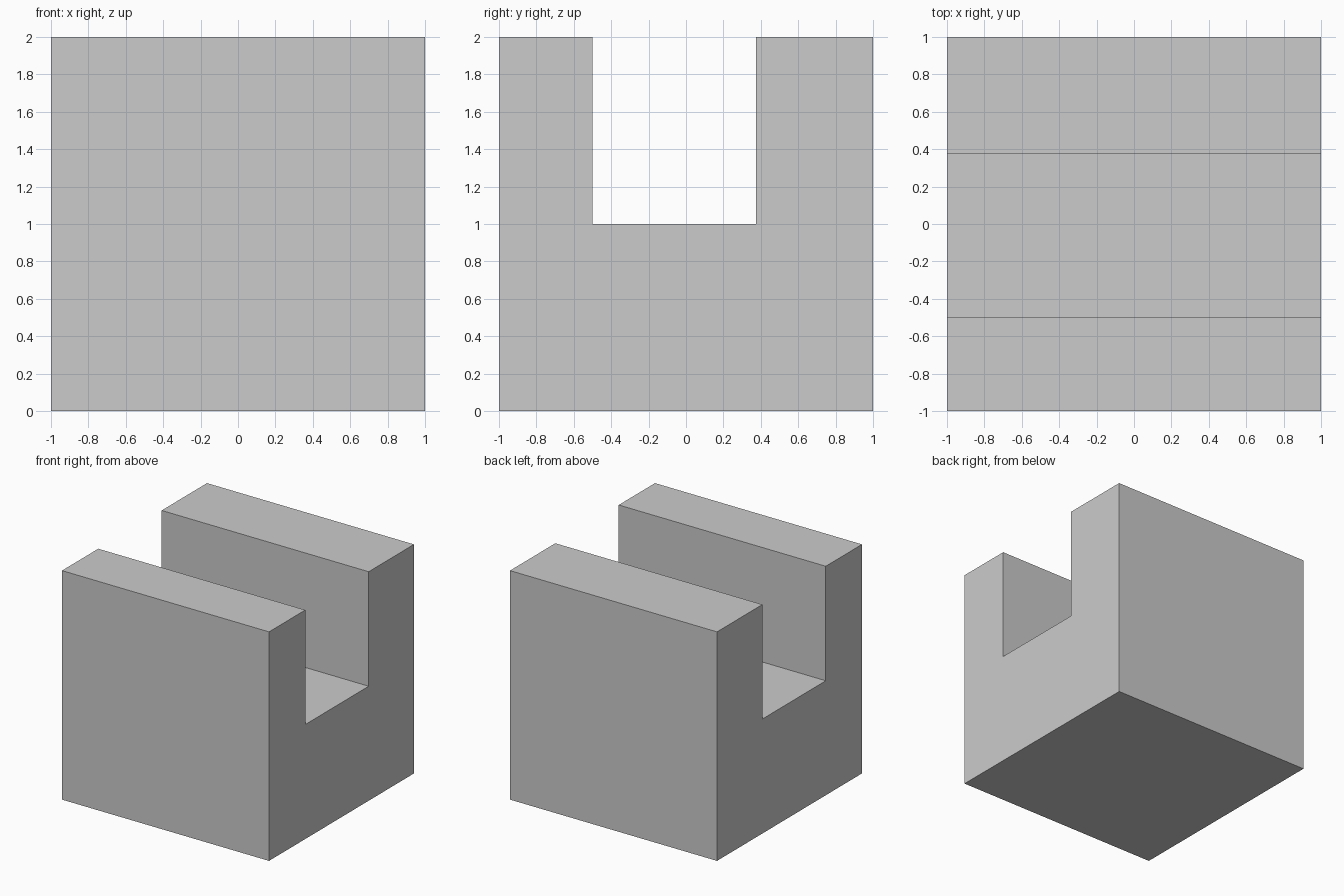
import bpy, bmesh

if "Cube" in bpy.data.objects:
    bpy.data.objects.remove(bpy.data.objects["Cube"])

# Slotted block: U-shaped side profile (y, z) extruded along x
profile = [(-1, 0), (1, 0), (1, 2), (0.375, 2),
           (0.375, 1), (-0.5, 1), (-0.5, 2), (-1, 2)]

bm = bmesh.new()
face = bm.faces.new([bm.verts.new((-1, y, z)) for y, z in profile])
result = bmesh.ops.extrude_face_region(bm, geom=[face])
side = [v for v in result["geom"] if isinstance(v, bmesh.types.BMVert)]
bmesh.ops.translate(bm, verts=side, vec=(2, 0, 0))
bmesh.ops.recalc_face_normals(bm, faces=bm.faces[:])

mesh = bpy.data.meshes.new("slotted_block")
bm.to_mesh(mesh)
bm.free()
bpy.context.collection.objects.link(bpy.data.objects.new("slotted_block", mesh))
